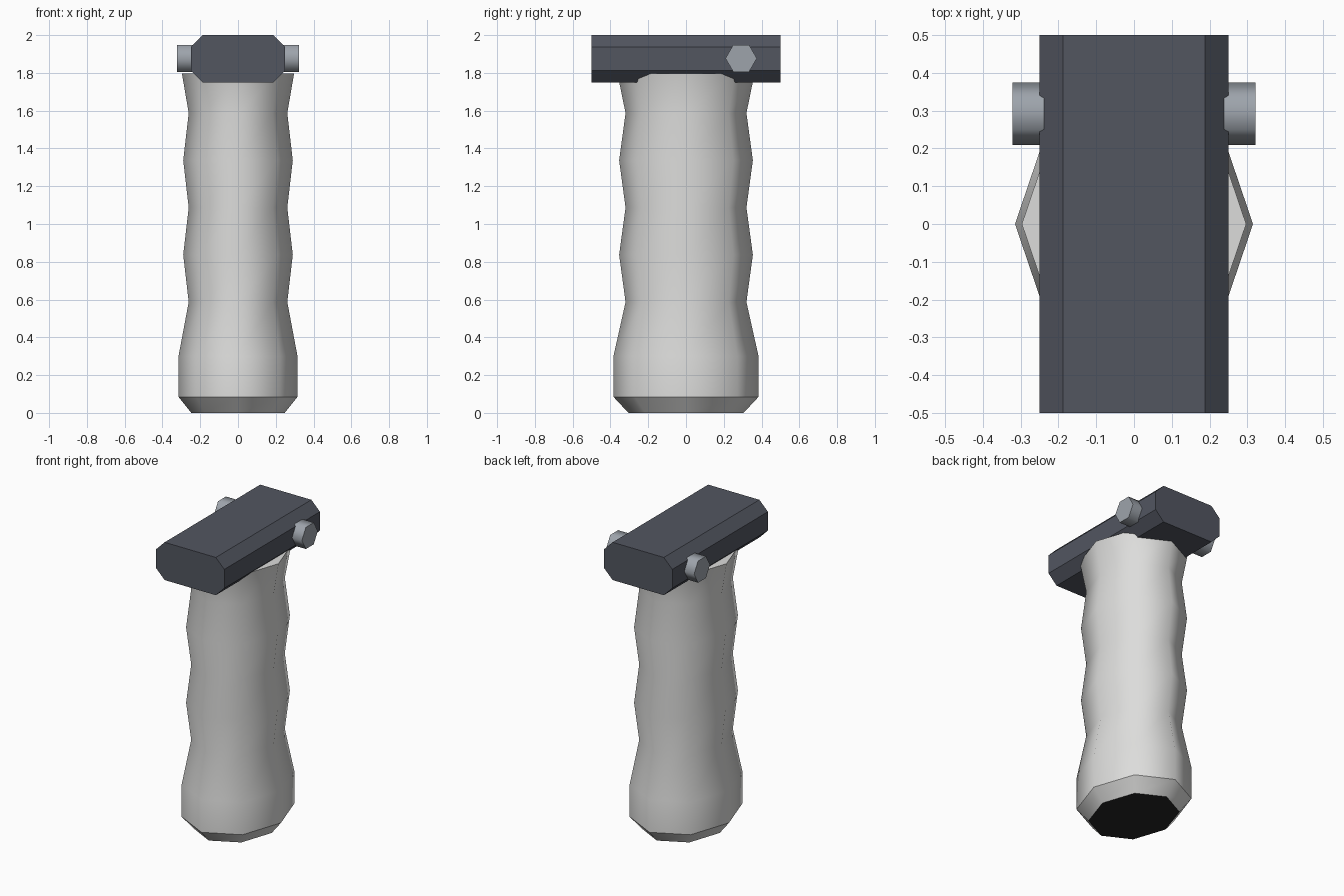
import bpy, bmesh, math

if "Cube" in bpy.data.objects:
    bpy.data.objects.remove(bpy.data.objects["Cube"])


def material(name, rgb):
    m = bpy.data.materials.new(name)
    m.diffuse_color = (*rgb, 1)
    m.use_nodes = True
    m.node_tree.nodes["Principled BSDF"].inputs["Base Color"].default_value = m.diffuse_color
    return m


light_grey = material("light grey", (0.72, 0.72, 0.71))
slate = material("dark slate", (0.085, 0.093, 0.118))
steel = material("steel grey", (0.34, 0.37, 0.41))
black = material("black", (0.018, 0.018, 0.018))


def loft(name, rings, mats, smooth_walls=False, sharp_rings=()):
    """Join matching rings of points into a capped solid."""
    bm = bmesh.new()
    loops = [[bm.verts.new(p) for p in ring] for ring in rings]
    n = len(loops[0])
    for a, b in zip(loops, loops[1:]):
        for i in range(n):
            j = (i + 1) % n
            bm.faces.new((a[i], a[j], b[j], b[i])).smooth = smooth_walls
    start = bm.faces.new(loops[0][::-1])
    bm.faces.new(loops[-1])
    if len(mats) > 1:
        start.material_index = 1
    for k in sharp_rings:
        for i in range(n):
            bm.edges.get((loops[k][i], loops[k][(i + 1) % n])).smooth = False
    bmesh.ops.recalc_face_normals(bm, faces=bm.faces)
    mesh = bpy.data.meshes.new(name)
    bm.to_mesh(mesh)
    bm.free()
    for m in mats:
        mesh.materials.append(m)
    obj = bpy.data.objects.new(name, mesh)
    bpy.context.collection.objects.link(obj)
    return obj


# Eight-sided grip with finger swells: height, x radius, y radius
profile = [(0, 0.247, 0.305), (0.085, 0.315, 0.384), (0.3, 0.315, 0.384),
           (0.587, 0.261, 0.32), (0.837, 0.29, 0.354), (1.087, 0.261, 0.32),
           (1.337, 0.29, 0.354), (1.587, 0.261, 0.32), (1.797, 0.297, 0.363)]
grip_rings = [[(rx * math.cos(i * math.pi / 4), ry * math.sin(i * math.pi / 4), z)
               for i in range(8)] for z, rx, ry in profile]
loft("grip", grip_rings, [light_grey, black], True, (0, 1, len(profile) - 1))

# Chamfered mounting bar running front to back
w, h, c, zc = 0.25, 0.125, 0.0625, 1.875
section = [(w, h - c), (w - c, h), (c - w, h), (-w, h - c),
           (-w, c - h), (c - w, -h), (w - c, -h), (w, c - h)]
loft("mounting_bar", [[(x, y, zc + z) for x, z in section] for y in (-0.5, 0.5)],
     [slate])

# Hexagonal cross pin through the bar
pin_rings = [[(x, 0.292 + 0.083 * math.cos(i * math.pi / 3),
               1.877 + 0.083 * math.sin(i * math.pi / 3)) for i in range(6)]
             for x in (-0.322, 0.322)]
loft("cross_pin", pin_rings, [steel], True, (0, 1))
